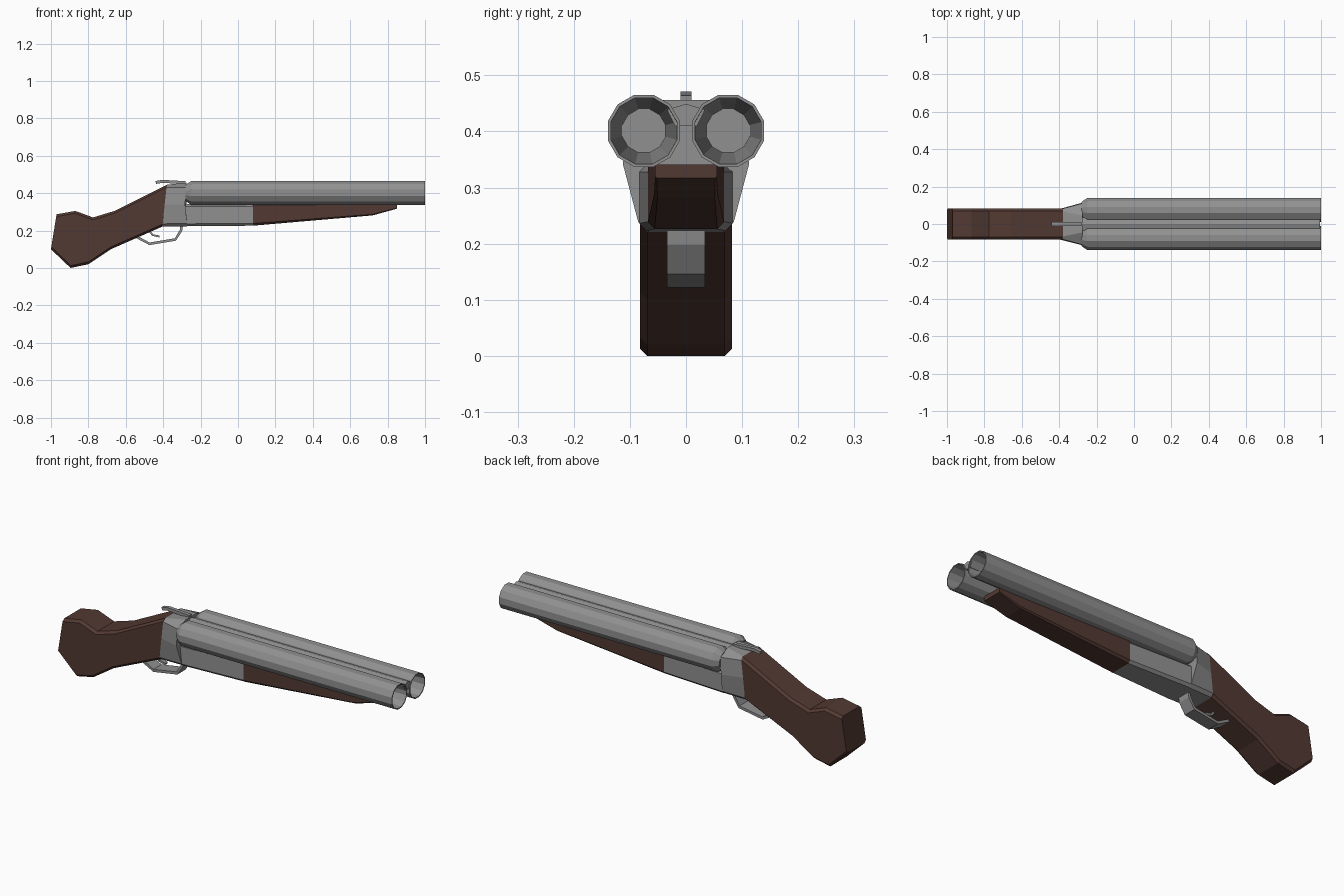
import bpy, bmesh, math
from mathutils import Vector

if "Cube" in bpy.data.objects:
    bpy.data.objects.remove(bpy.data.objects["Cube"])


def material(name, r, g, b):
    m = bpy.data.materials.new(name)
    m.diffuse_color = (r, g, b, 1)
    m.use_nodes = True
    m.node_tree.nodes["Principled BSDF"].inputs["Base Color"].default_value = m.diffuse_color
    return m


wood = material("dark_wood", 0.085, 0.041, 0.032)
steel = material("dark_steel", 0.28, 0.28, 0.28)


def finish(name, bm, mat):
    bmesh.ops.remove_doubles(bm, verts=bm.verts, dist=1e-5)
    bmesh.ops.recalc_face_normals(bm, faces=bm.faces)
    me = bpy.data.meshes.new(name)
    bm.to_mesh(me)
    bm.free()
    ob = bpy.data.objects.new(name, me)
    bpy.context.collection.objects.link(ob)
    me.materials.append(mat)
    return ob


def skin(bm, rings):
    n = len(rings[0])
    for a, b in zip(rings, rings[1:]):
        for i in range(n):
            j = (i + 1) % n
            bm.faces.new((a[i], a[j], b[j], b[i]))
    bm.faces.new(rings[0])
    bm.faces.new(rings[-1])


def loft(name, sections, mat=steel):
    """Each section is a half outline (x, half width, z), top to bottom, mirrored in y."""
    bm = bmesh.new()
    rings = []
    for s in sections:
        pts = [(x, y, z) for x, y, z in s] + [(x, -y, z) for x, y, z in reversed(s)]
        rings.append([bm.verts.new(p) for p in pts])
    skin(bm, rings)
    return finish(name, bm, mat)


def chamfered(top, bottom, w, c=0.013):
    """Half outline of a box section with chamfered corners."""
    t, b = Vector(top), Vector(bottom)
    d = (b - t).normalized() * c
    return [(p.x, y, p.y) for p, y in ((t, w - c), (t + d, w), (b - d, w), (b, w - c))]


def strip(name, path, w, t):
    """Bent flat strip along an (x, z) path."""
    pts = [Vector(p) for p in path]
    secs = []
    for i, p in enumerate(pts):
        d = (pts[min(i + 1, len(pts) - 1)] - pts[max(i - 1, 0)]).normalized()
        n = Vector((-d.y, d.x)) * t / 2
        secs.append([((p + n).x, w, (p + n).y), ((p - n).x, w, (p - n).y)])
    return loft(name, secs)


# Stock
tops = [(-0.38, 0.445), (-0.66, 0.305), (-0.775, 0.27), (-0.87, 0.305), (-0.97, 0.287)]
bots = [(-0.405, 0.221), (-0.68, 0.10), (-0.80, 0.02), (-0.895, 0.0), (-1.0, 0.10)]
loft("stock", [chamfered(t, b, 0.082) for t, b in zip(tops, bots)], wood)

# Receiver, flaring forward to the breech face
loft("receiver", [
    [(-0.38, 0.067, 0.445), (-0.382, 0.082, 0.43), (-0.392, 0.082, 0.34),
     (-0.403, 0.082, 0.236), (-0.405, 0.067, 0.221)],
    [(-0.275, 0.045, 0.456), (-0.278, 0.11, 0.43), (-0.283, 0.112, 0.34),
     (-0.272, 0.085, 0.238), (-0.27, 0.068, 0.223)]])

# Action block under the barrels
loft("action_block", [chamfered((-0.29, 0.341), (-0.275, 0.223), 0.083),
                      chamfered((0.08, 0.341), (0.08, 0.226), 0.068)])


# Fore-end, square-topped and tapering forward
def fore(x, w, zb, c):
    return [(x, w, 0.341), (x, w, zb + c), (x, w - c, zb)]


loft("fore_end", [fore(0.08, 0.068, 0.226, 0.012), fore(0.72, 0.057, 0.281, 0.006),
                  fore(0.85, 0.055, 0.317, 0.003)], wood)

# Twelve-sided barrels with chamfered breech and tapered bore
barrel = [(-0.28, 0.045), (-0.25, 0.0665), (1.0, 0.0665), (1.0, 0.061), (0.6, 0.04)]
for side, y0 in (("left", 0.075), ("right", -0.075)):
    bm = bmesh.new()
    rings = []
    for x, r in barrel:
        rings.append([bm.verts.new((x, y0 + r * math.cos(a), 0.401 + r * math.sin(a)))
                      for a in (math.radians(15 + 30 * i) for i in range(12))])
    skin(bm, rings)
    finish("barrel_" + side, bm, steel)

# Rib between the barrels
loft("barrel_rib", [[(x, 0.0, 0.449), (x, 0.034, 0.439), (x, 0.02, 0.41)]
                    for x in (-0.275, 0.995)])

# Opening lever on top
strip("top_lever", [(-0.44, 0.457), (-0.405, 0.463), (-0.28, 0.456)], 0.01, 0.016)

# Trigger guard and trigger
strip("trigger_guard", [(-0.30, 0.235), (-0.305, 0.20), (-0.335, 0.152),
                        (-0.473, 0.129), (-0.54, 0.165)], 0.034, 0.014)
strip("trigger", [(-0.475, 0.2), (-0.457, 0.176), (-0.42, 0.168)], 0.01, 0.01)
